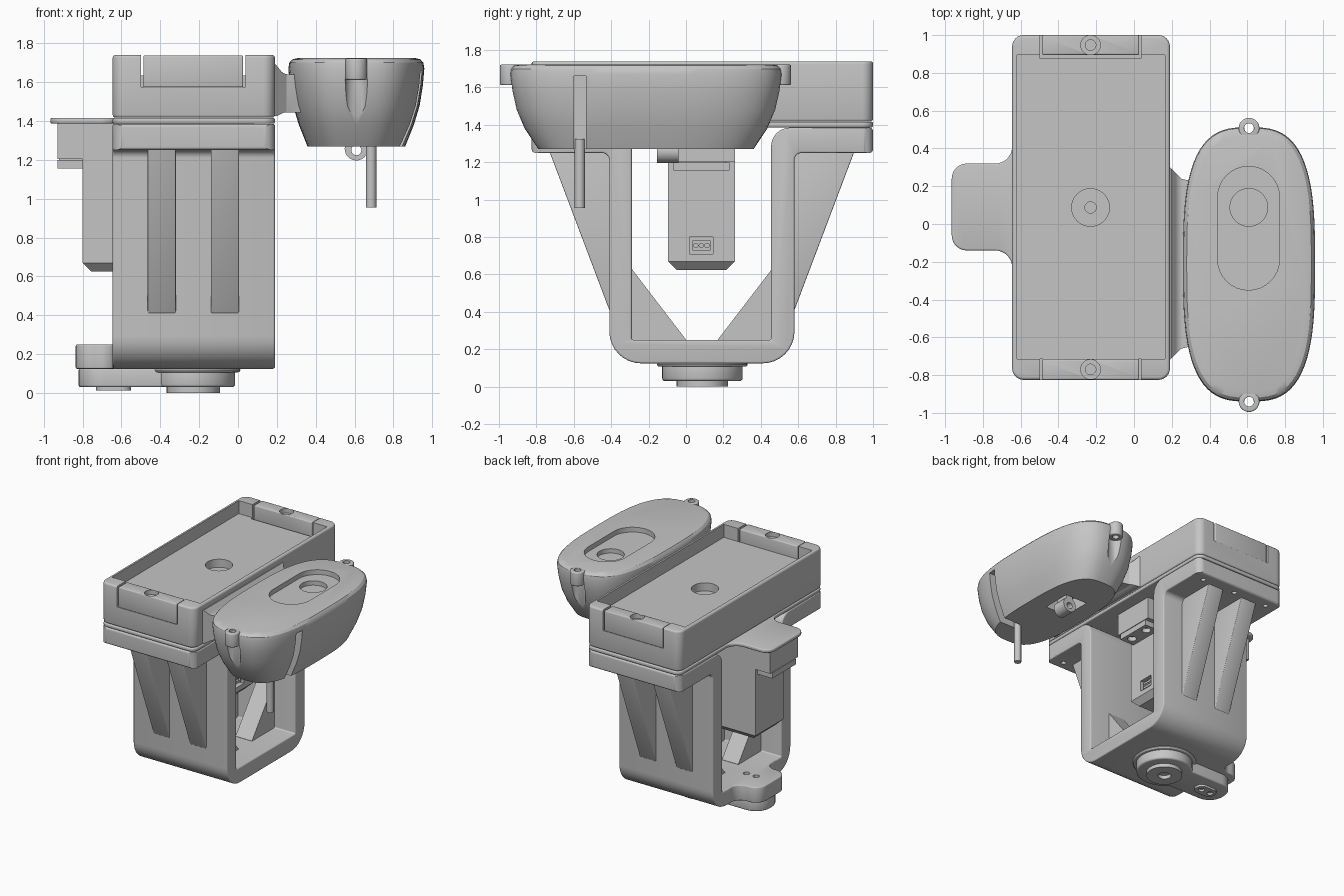
import bpy, bmesh, math
from mathutils import Vector

cube = bpy.data.objects.get("Cube")
if cube:
    bpy.data.objects.remove(cube, do_unlink=True)

grey = bpy.data.materials.new("light grey")
grey.use_nodes = True
COLOUR = (0.56, 0.56, 0.56, 1)
grey.diffuse_color = COLOUR
grey.node_tree.nodes["Principled BSDF"].inputs["Base Color"].default_value = COLOUR

CX, CY = -0.23, 0.0875          # centre of the tray and bracket
PX, PY = 0.609, -0.214          # centre of the pod


def activate(obj):
    bpy.ops.object.select_all(action='DESELECT')
    obj.select_set(True)
    bpy.context.view_layer.objects.active = obj


def apply(obj, mod):
    activate(obj)
    bpy.ops.object.modifier_apply(modifier=mod.name)


def finish(name, bm, bevel=0):
    bmesh.ops.recalc_face_normals(bm, faces=bm.faces)
    mesh = bpy.data.meshes.new(name)
    bm.to_mesh(mesh)
    bm.free()
    mesh.materials.append(grey)
    obj = bpy.data.objects.new(name, mesh)
    bpy.context.scene.collection.objects.link(obj)
    if bevel:
        mod = obj.modifiers.new("Bevel", 'BEVEL')
        mod.width, mod.segments = bevel, 3
        mod.limit_method, mod.angle_limit = 'ANGLE', math.radians(40)
        apply(obj, mod)
    return obj


def rounded(corners, steps=8):
    """Outline with each (u, v, radius) corner replaced by an arc."""
    out = []
    for i, (u, v, r) in enumerate(corners):
        p = Vector((u, v))
        a = (Vector(corners[i - 1][:2]) - p).normalized()
        b = (Vector(corners[(i + 1) % len(corners)][:2]) - p).normalized()
        if not r:
            out.append(p)
            continue
        half = math.acos(max(-1, min(1, a.dot(b)))) / 2
        centre = p + (a + b).normalized() * r / math.sin(half)
        start = p + a * r / math.tan(half) - centre
        end = p + b * r / math.tan(half) - centre
        s = math.atan2(start.y, start.x)
        turn = (math.atan2(end.y, end.x) - s + math.pi) % math.tau - math.pi
        for k in range(steps + 1):
            t = s + turn * k / steps
            out.append(centre + Vector((math.cos(t), math.sin(t))) * r)
    return out


def prism(name, outline, axis, lo, hi, bevel=0):
    place = {'x': lambda u, v, w: (w, u, v), 'y': lambda u, v, w: (u, w, v),
             'z': lambda u, v, w: (u, v, w)}[axis]
    bm = bmesh.new()
    ends = [[bm.verts.new(place(p[0], p[1], w)) for p in outline] for w in (lo, hi)]
    n = len(outline)
    for e in ends:
        bm.faces.new(e)
    for i in range(n):
        j = (i + 1) % n
        bm.faces.new((ends[0][i], ends[0][j], ends[1][j], ends[1][i]))
    return finish(name, bm, bevel)


def box(name, x0, x1, y0, y1, z0, z1, r=0, bevel=0):
    outline = rounded([(x0, y0, r), (x1, y0, r), (x1, y1, r), (x0, y1, r)])
    return prism(name, outline, 'z', z0, z1, bevel)


def cyl(name, u, v, r, lo, hi, axis='z', bevel=0, n=32):
    ring = [(u + r * math.cos(math.tau * k / n), v + r * math.sin(math.tau * k / n))
            for k in range(n)]
    return prism(name, ring, axis, lo, hi, bevel)


def cut(obj, cutter, operation='DIFFERENCE'):
    mod = obj.modifiers.new("Cut", 'BOOLEAN')
    mod.object, mod.operation, mod.solver = cutter, operation, 'EXACT'
    apply(obj, mod)
    bpy.data.objects.remove(cutter, do_unlink=True)


# Tray: rounded block, shallow pocket, notched ends with inserts
X0, X1, Y0, Y1 = -0.645, 0.19, -0.825, 1.0
tray = box("tray", X0, X1, Y0, Y1, 1.417, 1.74, 0.06, 0.015)
cut(tray, box("cutter", X0 + 0.025, X1 - 0.025, -0.715, 0.895, 1.635, 1.9))
cut(tray, cyl("cutter", CX, CY, 0.1, 1.57, 1.9))
cut(tray, cyl("cutter", CX, CY, 0.03, 1.45, 1.9))
for name, lo, hi, hole in (("front", Y0, -0.715, -0.77), ("back", 0.895, Y1, 0.947)):
    cut(tray, box("cutter", -0.498, 0.038, lo - 0.02, hi, 1.575, 1.9))
    insert = box(name + "_tray_insert", -0.487, 0.027, lo, hi, 1.573, 1.738, 0, 0.008)
    cut(insert, cyl("cutter", CX, hole, 0.052, 1.70, 1.9))
    cut(insert, cyl("cutter", CX, hole, 0.028, 1.6, 1.9))

# Mounting plate with a flared side tab
prism("mounting_plate", rounded([
    (X0, Y0, 0.06), (X1, Y0, 0.06), (X1, Y1, 0.06), (X0, Y1, 0.06),
    (X0, 0.32, 0.09), (-0.965, 0.32, 0.08), (-0.965, -0.14, 0.08), (X0, -0.14, 0.09)]),
    'z', 1.386, 1.416, 0.009)

# U-shaped bracket with outward flanges
bracket = prism("u_bracket", rounded([
    (Y0, 1.385, 0.02), (Y0, 1.25, 0.02), (-0.41, 1.25, 0.04), (-0.41, 0.125, 0.17),
    (0.58, 0.125, 0.17), (0.58, 1.25, 0.04), (Y1, 1.25, 0.02), (Y1, 1.385, 0.02),
    (0.455, 1.385, 0.1), (0.455, 0.25, 0.01), (-0.29, 0.25, 0.01), (-0.29, 1.385, 0.1)]),
    'x', X0, X1, 0.012)
cut(bracket, box("cutter", X0, X1, Y0, Y1, 0, 2, 0.06), 'INTERSECT')
for y in (-0.745, 0.92):
    for x in (-0.54, CX, 0.08):
        cut(bracket, cyl("cutter", x, y, 0.02, 1.1, 1.34, n=16))

# Outer ribs and inner gussets, mirrored front to back
for side, m in (("front", lambda y: y), ("back", lambda y: 2 * CY - y - 0.005)):
    for k, x in enumerate((-0.465, -0.14)):
        prism(f"{side}_rib_{k + 1}", [(m(-0.39), 1.27), (m(-0.735), 1.27),
              (m(-0.41), 0.41), (m(-0.39), 0.41)], 'x', x, x + 0.145, 0.006)
        prism(f"{side}_inner_gusset_{k + 1}", [(m(-0.3), 0.24), (m(0.0), 0.24),
              (m(0.0), 0.252), (m(-0.29), 0.63), (m(-0.3), 0.63)], 'x', x, x + 0.145)

# Pivot arm and tab below the bracket
tab = prism("lower_tab", rounded([
    (-0.63, -0.23, 0), (X0, -0.23, 0), (X0, -0.09, 0.08), (-0.835, -0.09, 0.09),
    (-0.835, 0.265, 0.09), (X0, 0.265, 0.08), (X0, 0.405, 0), (-0.63, 0.405, 0)]),
    'z', 0.125, 0.25, 0.01)
cyl("pivot_disc", CX, CY, 0.215, 0.03, 0.13, bevel=0.015, n=48)
cyl("pivot_collar", CX, CY, 0.242, 0.107, 0.13, bevel=0.014, n=48)
box("pivot_arm", -0.82, CX, CY - 0.14, CY + 0.14, 0.03, 0.13, 0.13, 0.012)
boss = cyl("pivot_boss", CX, CY, 0.137, 0, 0.05, n=48)
cut(boss, cyl("cutter", CX, CY, 0.05, -0.1, 0.04))
pad = box("arm_pad", -0.73, -0.55, CY - 0.055, CY + 0.055, 0.012, 0.05, 0.05)
for x, part in ((-0.685, tab), (-0.6, bracket)):
    cut(pad, cyl("cutter", x, CY, 0.024, -0.1, 0.04, n=16))
    cut(part, cyl("cutter", x, CY, 0.024, 0.2, 0.4, n=16))

# Motor hanging inside the bracket
B0, B1 = -0.096, 0.262
motor = box("motor_body", -0.8, -0.05, B0, B1, 0.67, 1.387)
cut(motor, box("cutter", -0.1, 0, 0.02, 0.145, 0.71, 0.8))
bm = bmesh.new()
loops = [[bm.verts.new(p) for p in ((-0.8 + d, B0 + d, z), (-0.05 - d, B0 + d, z),
         (-0.05 - d, B1 - d, z), (-0.8 + d, B1 - d, z))] for d, z in ((0, 0.67), (0.045, 0.625))]
for l in loops:
    bm.faces.new(l)
for i in range(4):
    j = (i + 1) % 4
    bm.faces.new((loops[0][i], loops[0][j], loops[1][j], loops[1][i]))
finish("motor_base", bm)
socket = box("motor_socket", -0.11, -0.065, 0.034, 0.131, 0.728, 0.782)
for k in range(3):
    cut(socket, cyl("cutter", 0.052 + k * 0.03, 0.755, 0.012, -0.085, 0, 'x', n=12))
for name, a, b, hx in (("outer", -0.93, -0.79, -0.87), ("inner", -0.06, 0.08, 0.02)):
    box(name + "_motor_mount", a, b, B0, B1, 1.205, 1.387)
    ear = box(name + "_motor_ear", a, b, B0 + 0.03, B1 - 0.03, 1.155, 1.2)
    for y in (0.0, 0.17):
        cut(ear, cyl("cutter", hx, y, 0.035, 1.1, 1.19, n=16))
    box(name + "_ear_spacer", a + 0.01, b - 0.01, B0 + 0.05, B1 - 0.05, 1.195, 1.21)

# Pod: superellipse bowl lofted through rings
N, POWER = 72, 2 / 3
bm = bmesh.new()
rings = []
for z, hx, hy in ((1.27, 0.252, 0.575), (1.38, 0.296, 0.648),
                  (1.48, 0.326, 0.692), (1.58, 0.342, 0.715), (1.67, 0.35, 0.726),
                  (1.70, 0.345, 0.721), (1.717, 0.33, 0.705), (1.724, 0.302, 0.677)):
    ring = []
    for k in range(N):
        c, s = math.cos(math.tau * k / N), math.sin(math.tau * k / N)
        ring.append(bm.verts.new((PX + math.copysign(abs(c) ** POWER, c) * hx,
                                  PY + math.copysign(abs(s) ** POWER, s) * hy, z)))
    rings.append(ring)
for a, b in zip(rings, rings[1:]):
    for i in range(N):
        j = (i + 1) % N
        bm.faces.new((a[i], a[j], b[j], b[i]))
bm.faces.new(rings[0])
bm.faces.new(rings[-1])
pod = finish("pod", bm)
cut(pod, box("cutter", 0.443, 0.77, -0.35, 0.305, 1.685, 1.9, 0.163))
cut(pod, cyl("cutter", 0.608, 0.088, 0.1, 1.65, 1.9))
cut(pod, box("cutter", 0.51, 0.71, -0.2, 0.04, 1.1, 1.38))
cut(pod, box("cutter", 0.69, 1.2, -0.6, -0.535, 1.1, 1.66))

# Screw lugs on the pod ends, with scoops under them
for name, y in (("front", -0.94), ("back", 0.507)):
    cut(pod, cyl("cutter", PX, y, 0.058, 1.3, 1.615))
    cut(pod, cyl("cutter", PX, y, 0.025, 1.6, 1.9))
    lug = cyl(name + "_pod_lug", PX, y, 0.055, 1.612, 1.722, bevel=0.008)
    cut(lug, cyl("cutter", PX, y, 0.026, 1.5, 1.9))

# Pod hinge eye, pin and neck to the tray
eye = cyl("hinge_eye", PX, 1.257, 0.06, -0.155, -0.04, 'y')
cut(eye, cyl("cutter", PX, 1.25, 0.026, -0.3, 0.1, 'y', n=20))
box("hinge_web", PX - 0.03, PX + 0.03, -0.15, -0.045, 1.305, 1.4)
cyl("pod_pin", 0.685, -0.568, 0.027, 0.955, 1.325, n=20)
neck = prism("pod_neck", rounded([
    (0.17, 1.425, 0), (0.2, 1.425, 0), (0.24, 1.445, 0.03), (0.4, 1.445, 0), (0.4, 1.64, 0),
    (0.235, 1.64, 0.05), (0.195, 1.69, 0), (0.17, 1.69, 0)]), 'y', -0.73, 0.31)
cut(neck, prism("cutter", [(0.1, -0.72), (0.19, -0.72), (0.25, -0.66), (0.5, -0.6),
                           (0.5, 0.18), (0.25, 0.24), (0.19, 0.30), (0.1, 0.30)],
                'z', 1, 2), 'INTERSECT')

# Smooth curved faces, keep edges sharp
for obj in list(bpy.context.scene.objects):
    if obj.type == 'MESH' and obj.data.materials and obj.data.materials[0] == grey:
        activate(obj)
        bpy.ops.object.shade_smooth_by_angle(angle=math.radians(32))
